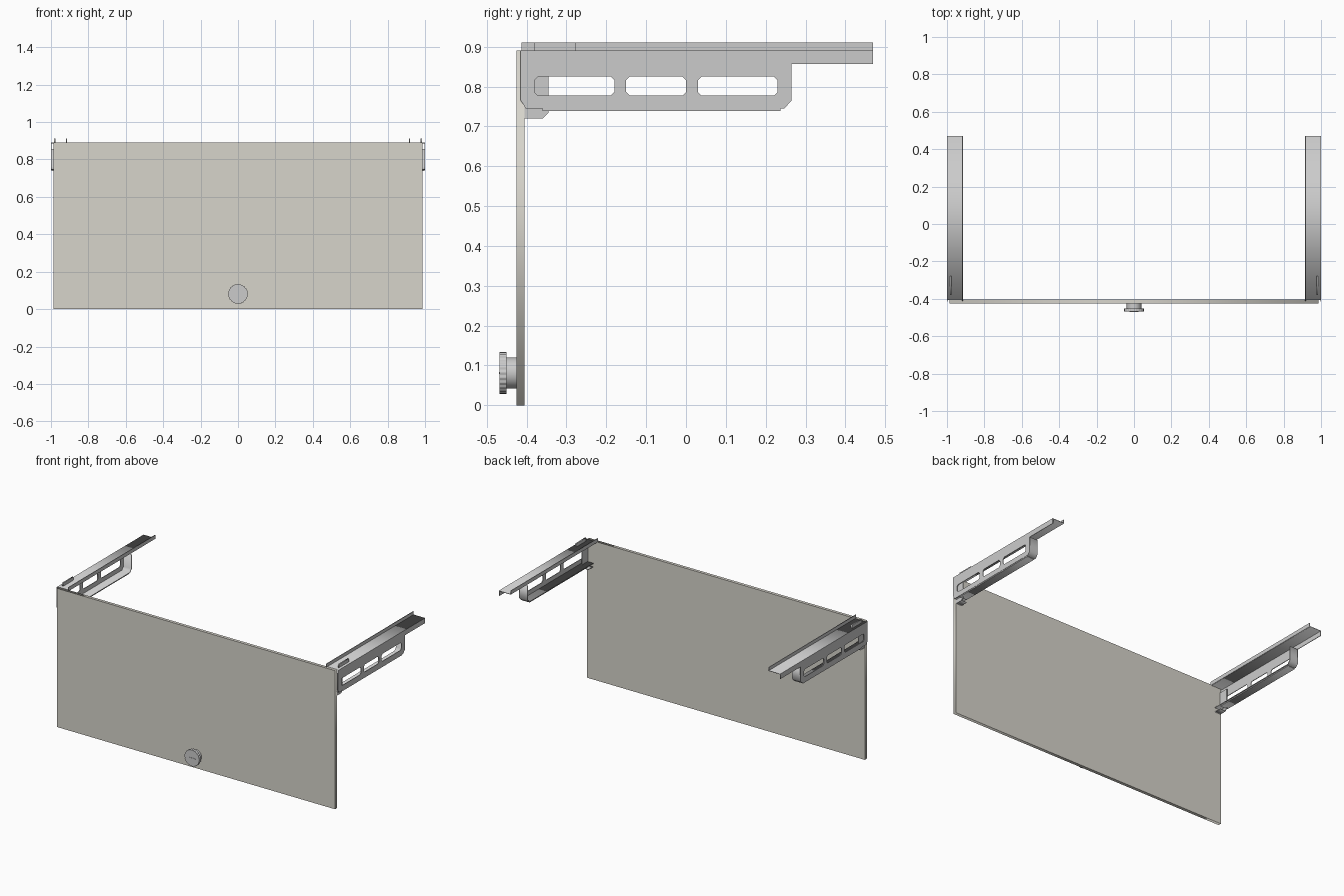
import bpy, math
from mathutils import Matrix

if "Cube" in bpy.data.objects:
    bpy.data.objects.remove(bpy.data.objects["Cube"])

T = 0.004  # sheet thickness


def sheet(name, loops, a, b, axis="x", mat=None):
    """Fill closed 2D loops (inner loops become holes) and extrude from a to b.
    axis x: loops are (y, z); axis y: loops are (x, z)."""
    cu = bpy.data.curves.new(name, "CURVE")
    cu.dimensions, cu.fill_mode, cu.extrude = "2D", "BOTH", abs(b - a) / 2
    for pts in loops:
        sp = cu.splines.new("POLY")
        sp.points.add(len(pts) - 1)
        for p, (u, v) in zip(sp.points, pts):
            p.co = (u, v, 0, 1)
        sp.use_cyclic_u = True
    ob = bpy.data.objects.new(name, cu)
    bpy.context.collection.objects.link(ob)
    m = (a + b) / 2
    if axis == "x":
        ob.matrix_world = Matrix(((0, 0, 1, m), (1, 0, 0, 0), (0, 1, 0, 0), (0, 0, 0, 1)))
    else:
        ob.matrix_world = Matrix(((1, 0, 0, 0), (0, 0, -1, m), (0, 1, 0, 0), (0, 0, 0, 1)))
    bpy.ops.object.select_all(action="DESELECT")
    ob.select_set(True)
    bpy.context.view_layer.objects.active = ob
    bpy.ops.object.convert(target="MESH")
    if mat:
        bpy.context.object.data.materials.append(mat)
    return bpy.context.object


def rect(u0, u1, v0, v1, c=0.0):
    """Rectangle, optionally with chamfered corners."""
    if not c:
        return [(u0, v0), (u1, v0), (u1, v1), (u0, v1)]
    return [(u0 + c, v0), (u1 - c, v0), (u1, v0 + c), (u1, v1 - c),
            (u1 - c, v1), (u0 + c, v1), (u0, v1 - c), (u0, v0 + c)]


def ring(r, n, cz, r2=None):
    """Circle, or toothed circle when r2 is given."""
    return [((r2 if r2 and i % 4 > 1 else r) * math.cos(2 * math.pi * i / n),
             cz + (r2 if r2 and i % 4 > 1 else r) * math.sin(2 * math.pi * i / n))
            for i in range(n)]


beige = bpy.data.materials.new("beige_panel")
beige.diffuse_color = (0.68, 0.66, 0.60, 1)
beige.use_nodes = True
beige.node_tree.nodes["Principled BSDF"].inputs["Base Color"].default_value = beige.diffuse_color

# Door panel
sheet("door_panel", [rect(-0.987, 0.987, 0, 0.89)], -0.425, -0.405, "y", beige)

# Knob: stem, knurled head, raised grip mark
KZ = 0.081
stem = sheet("knob_stem", [ring(0.039, 40, KZ)], -0.453, -0.425, "y")
bpy.ops.object.shade_smooth_by_angle()
sheet("knob_head", [ring(0.053, 96, KZ, 0.051)], -0.468, -0.451, "y")
sheet("knob_grip", [rect(-0.025, 0.025, KZ - 0.003, KZ + 0.002)], -0.47, -0.467, "y")

# Brackets, left and right
side_outline = [(-0.415, 0.89), (0.47, 0.89), (0.47, 0.857), (0.265, 0.857),
                (0.265, 0.765), (0.247, 0.745), (-0.402, 0.745), (-0.415, 0.765)]
slots = [rect(y0, y1, 0.777, 0.825, 0.009)
         for y0, y1 in ((-0.38, -0.18), (-0.15, 0.0), (0.03, 0.23))]
rim = [(0.265, 0.857), (0.265, 0.765), (0.247, 0.745), (-0.402, 0.745),
       (-0.402, 0.745 + T), (0.245, 0.745 + T), (0.265 - T, 0.767), (0.265 - T, 0.857)]
clip = [(-0.405, 0.72), (-0.36, 0.72), (-0.345, 0.735), (-0.345, 0.86), (-0.405, 0.86)]

for s, side in ((-1, "left"), (1, "right")):
    def part(name, loops, x0, x1):
        return sheet(f"{side}_{name}", loops, s * x0, s * x1)

    part("bracket_side", [side_outline] + slots, 1.0 - T, 1.0)
    part("bracket_rim", [rim], 0.94, 1.0 - T)
    part("bracket_bottom_strip", [rect(-0.36, 0.237, 0.739, 0.745)], 0.945, 0.998)
    part("rail_plate", [rect(-0.405, 0.47, 0.89 - T, 0.89)], 0.918, 1.0 - T)
    part("rail_lip", [rect(-0.413, 0.47, 0.887, 0.911)], 0.915, 0.915 + T)
    part("rail_tab", [rect(-0.38, -0.278, 0.889, 0.911)], 0.975, 0.983)
    # Hinge clip behind the panel
    part("hinge_clip_side", [clip], 0.98, 0.985)
    part("hinge_clip_foot", [rect(-0.405, -0.36, 0.72, 0.724)], 0.945, 0.98)
